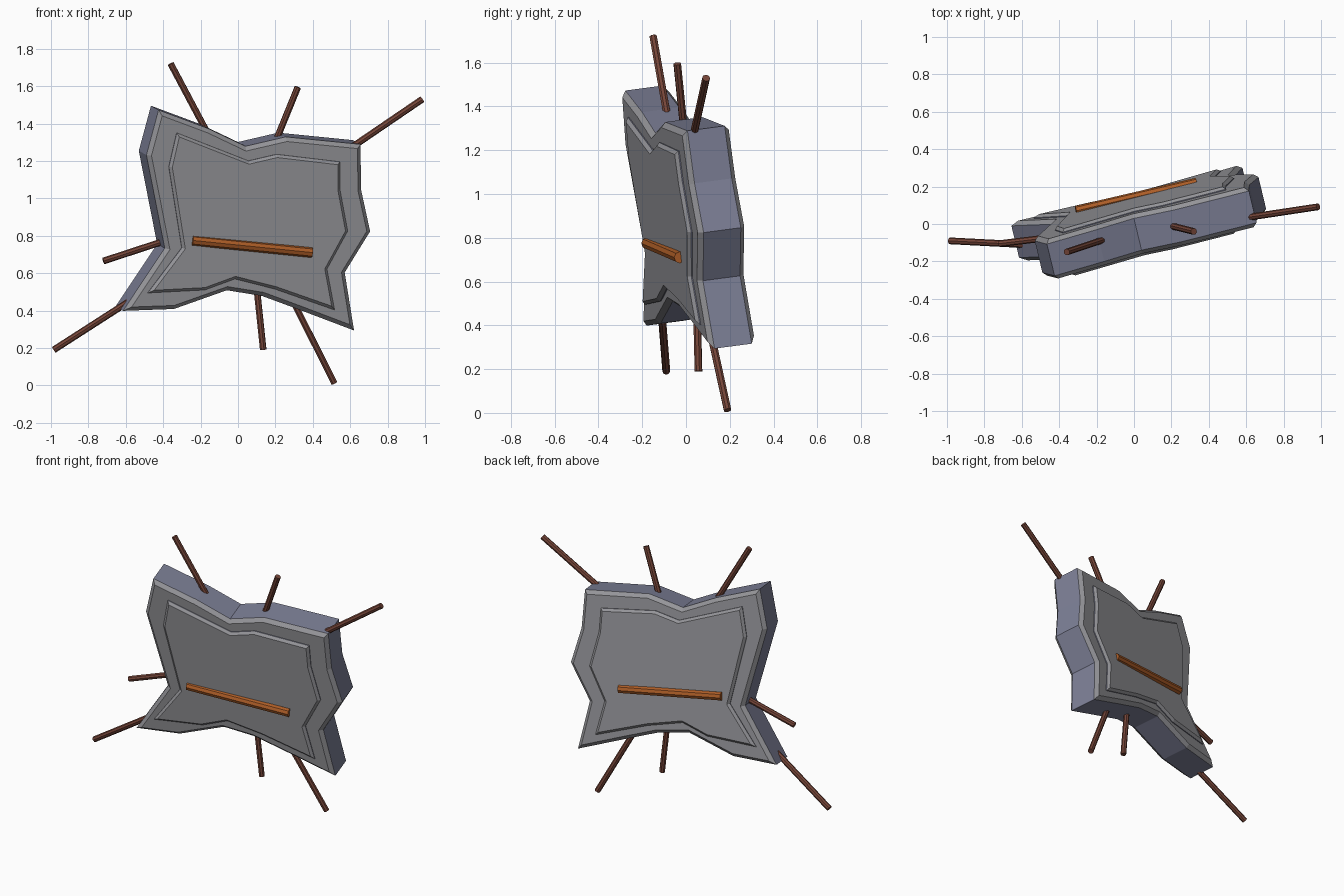
import bpy, bmesh
from mathutils import Vector

if "Cube" in bpy.data.objects:
    bpy.data.objects.remove(bpy.data.objects["Cube"])

# Slab plane: y = Y0 + SX*x + SZ*z, leaning forward and turned slightly
Y0, SX, SZ = 0.112, 0.24, -0.133
N = Vector((SX, -1, SZ)).normalized()


def material(name, rgb):
    m = bpy.data.materials.new(name)
    m.diffuse_color = (*rgb, 1)
    m.use_nodes = True
    m.node_tree.nodes["Principled BSDF"].inputs["Base Color"].default_value = m.diffuse_color
    return m


STONE = material("stone_face", (0.30, 0.30, 0.32))
EDGE = material("stone_edge", (0.20, 0.21, 0.30))
BROWN = material("dark_wood", (0.18, 0.06, 0.04))
ORANGE = material("orange_wood", (0.42, 0.11, 0.02))


def finish(bm, name, mats):
    bmesh.ops.recalc_face_normals(bm, faces=bm.faces[:])
    me = bpy.data.meshes.new(name)
    bm.to_mesh(me)
    bm.free()
    for m in mats:
        me.materials.append(m)
    ob = bpy.data.objects.new(name, me)
    bpy.context.collection.objects.link(ob)
    return ob


def plate(name, outline, thickness, bevel):
    """Prism on the slab plane with chamfered front and back rims."""
    bm = bmesh.new()
    rings = []
    for s in (1, -1):
        rings.append([bm.verts.new(Vector((x, Y0 + SX * x + SZ * z, z)) + N * s * thickness / 2)
                      for x, z in outline])
    caps = [bm.faces.new(r) for r in rings]
    n = len(outline)
    for i in range(n):
        j = (i + 1) % n
        bm.faces.new((rings[0][i], rings[0][j], rings[1][j], rings[1][i]))
    bmesh.ops.recalc_face_normals(bm, faces=bm.faces[:])
    rim = [e for f in caps for e in f.edges]
    bmesh.ops.bevel(bm, geom=rim, offset=bevel, segments=1, affect='EDGES')
    bm.normal_update()
    for f in bm.faces:
        f.material_index = 1 if abs(f.normal.dot(N)) < 0.3 else 0
    return finish(bm, name, (STONE, EDGE))


def rod(name, a, b, radius, sides, mat, bury=0.0):
    """Straight faceted rod from a to b, pushed past a by bury."""
    a, b = Vector(a), Vector(b)
    d = (b - a).normalized()
    a = a - d * bury
    bm = bmesh.new()
    bmesh.ops.create_cone(bm, cap_ends=True, segments=sides, radius1=radius,
                          radius2=radius, depth=(b - a).length)
    bm.transform(d.to_track_quat('Z', 'Y').to_matrix().to_4x4())
    bmesh.ops.translate(bm, verts=bm.verts, vec=(a + b) / 2)
    return finish(bm, name, (mat,))


# Jagged slab
plate("slab", [(-.445, 1.484), (-.18, 1.385), (.02, 1.29), (.235, 1.34), (.635, 1.30),
               (.637, 1.06), (.686, .835), (.55, .615), (.60, .305), (.31, .415),
               (.107, .49), (-.08, .52), (-.363, .42), (-.635, .41), (-.412, .745),
               (-.51, 1.243)], 0.22, 0.022)

# Raised panel on both faces
plate("raised_panel", [(-.354, 1.365), (.03, 1.215), (.18, 1.25), (.518, 1.21),
                       (.518, 1.065), (.56, .84), (.449, .637), (.49, .418), (.17, .53),
                       (-.043, .584), (-.204, .525), (-.509, .509), (-.327, .75),
                       (-.396, 1.183)], 0.26, 0.015)

# Rods sticking out of the rim
RODS = [((-.19, -.093, 1.40), (-.36, -.15, 1.72)),
        ((.22, -.015, 1.35), (.32, -.04, 1.595)),
        ((.64, .04, 1.295), (.985, .092, 1.53)),
        ((-.43, -.07, .76), (-.72, -.105, .665)),
        ((-.635, -.108, .415), (-.985, -.09, .19)),
        ((.105, .05, .475), (.135, .057, .19)),
        ((.32, .105, .40), (.515, .19, .012))]
for i, (base, tip) in enumerate(RODS):
    rod(f"rim_rod_{i + 1}", base, tip, 0.018, 8, BROWN, bury=0.09)

# Orange bars across the front and back panels
rod("front_bar", (-.245, -.178, .775), (.395, -.028, .71), 0.027, 8, ORANGE)
rod("back_bar", (-.31, .07, .812), (.335, .22, .747), 0.027, 8, ORANGE)
